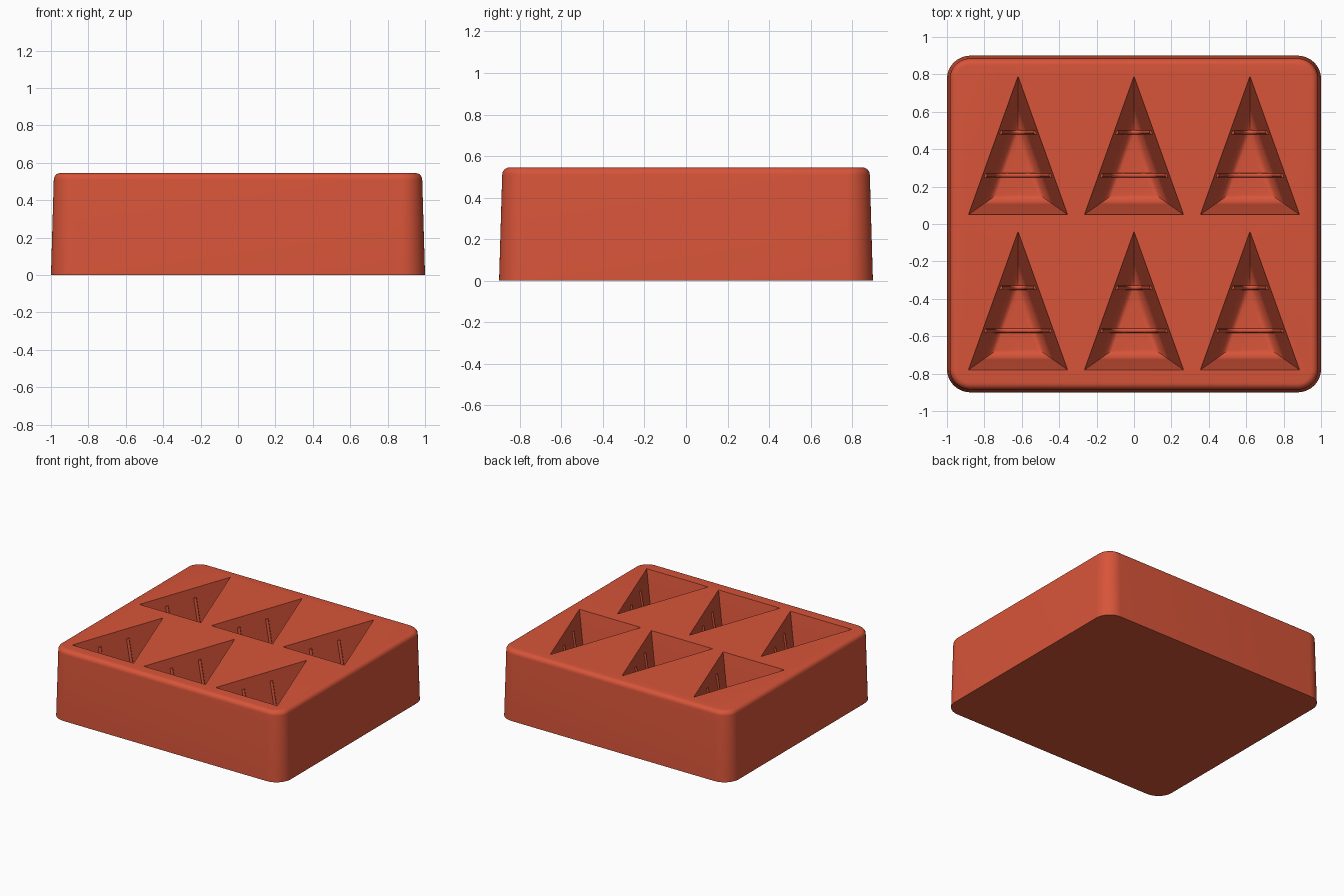
import bpy, bmesh, math

if "Cube" in bpy.data.objects:
    bpy.data.objects.remove(bpy.data.objects["Cube"], do_unlink=True)

red = bpy.data.materials.new("warm red")
red.use_nodes = True
red.diffuse_color = (0.68, 0.089, 0.041, 1)
red.node_tree.nodes["Principled BSDF"].inputs["Base Color"].default_value = red.diffuse_color

HEIGHT = 0.545
HALF_BASE, LENGTH = 0.265, 0.74          # pocket triangle
SLOPE = math.atan2(HALF_BASE, LENGTH)    # half of the tip angle
CENTRES = [(x, y) for x in (-0.62, 0, 0.62) for y in (0.05, -0.78)]

# Pocket wall profile: (inset, depth), drafted wall then a rounded foot
POCKET = [(0, 0), (0.055, 0.33)]
for i in range(1, 7):
    a = math.radians(15 * i)
    POCKET.append((0.055 + 0.065 * (1 - math.cos(a)), 0.33 + 0.07 * math.sin(a)))


def loft(bm, loops):
    """Skin a stack of equal closed loops and cap both ends."""
    rings = [[bm.verts.new(p) for p in loop] for loop in loops]
    for low, high in zip(rings, rings[1:]):
        n = len(low)
        for i in range(n):
            j = (i + 1) % n
            bm.faces.new((low[i], low[j], high[j], high[i]))
    bm.faces.new(rings[0][::-1])
    bm.faces.new(rings[-1])


def mesh_object(name, bm):
    bmesh.ops.recalc_face_normals(bm, faces=bm.faces)
    mesh = bpy.data.meshes.new(name)
    bm.to_mesh(mesh)
    bm.free()
    mesh.materials.append(red)
    obj = bpy.data.objects.new(name, mesh)
    bpy.context.collection.objects.link(obj)
    return obj


def rounded_rect(inset, z):
    r = 0.125 - inset
    pts = []
    for k, (sx, sy) in enumerate([(1, 1), (-1, 1), (-1, -1), (1, -1)]):
        for i in range(13):
            a = math.radians(90 * k + 7.5 * i)
            pts.append((sx * 0.875 + r * math.cos(a), sy * 0.775 + r * math.sin(a), z))
    return pts


def half_width(y, inset):
    """Half width of the inset triangle at distance y from its base line."""
    return (LENGTH - inset / math.sin(SLOPE) - y) * math.tan(SLOPE)


def triangle(cx, cy, inset, z):
    w = half_width(inset, inset)
    tip = LENGTH - inset / math.sin(SLOPE)
    return [(cx - w, cy + inset, z), (cx + w, cy + inset, z), (cx, cy + tip, z)]


# Tapered block with rounded corners and a rounded top edge
bm = bmesh.new()
R = 0.035
levels = [(0, 0)]
for i in range(7):
    a = math.radians(15 * i)
    levels.append((0.015 + R * (1 - math.cos(a)), HEIGHT - R + R * math.sin(a)))
loft(bm, [rounded_rect(inset, z) for inset, z in levels])
block = mesh_object("mould_block", bm)

# Six triangular pockets cut from the top
bm = bmesh.new()
for cx, cy in CENTRES:
    loops = [triangle(cx, cy, -0.0167, HEIGHT + 0.1)]
    loops += [triangle(cx, cy, d, HEIGHT - depth) for d, depth in POCKET]
    loft(bm, loops)
cutter = mesh_object("pocket_cutter", bm)
cutter.hide_render = True

cut = block.modifiers.new("pockets", 'BOOLEAN')
cut.operation = 'DIFFERENCE'
cut.solver = 'EXACT'
cut.object = cutter
bpy.ops.object.select_all(action='DESELECT')
block.select_set(True)
bpy.context.view_layer.objects.active = block
bpy.ops.object.modifier_apply(modifier=cut.name)
bpy.data.objects.remove(cutter, do_unlink=True)
bpy.ops.object.shade_smooth_by_angle(angle=math.radians(30))

# Two slim ribs across each pocket, following walls and floor
for cx, cy in CENTRES:
    for dy in (0.21, 0.44):
        side = []
        for inset, depth in [(0.012, 0.07)] + POCKET[1:]:
            w = half_width(dy, inset)
            if w < 0.01:
                break
            side.append((w, HEIGHT - depth))
        path = [(-w, z) for w, z in side] + [(w, z) for w, z in reversed(side)]
        curve = bpy.data.curves.new("pocket_rib", 'CURVE')
        curve.dimensions = '3D'
        curve.bevel_depth = 0.012
        curve.bevel_resolution = 2
        curve.use_fill_caps = True
        spline = curve.splines.new('POLY')
        spline.points.add(len(path) - 1)
        for point, (x, z) in zip(spline.points, path):
            point.co = (cx + x, cy + dy, z, 1)
        curve.materials.append(red)
        rib = bpy.data.objects.new("pocket_rib", curve)
        bpy.context.collection.objects.link(rib)
